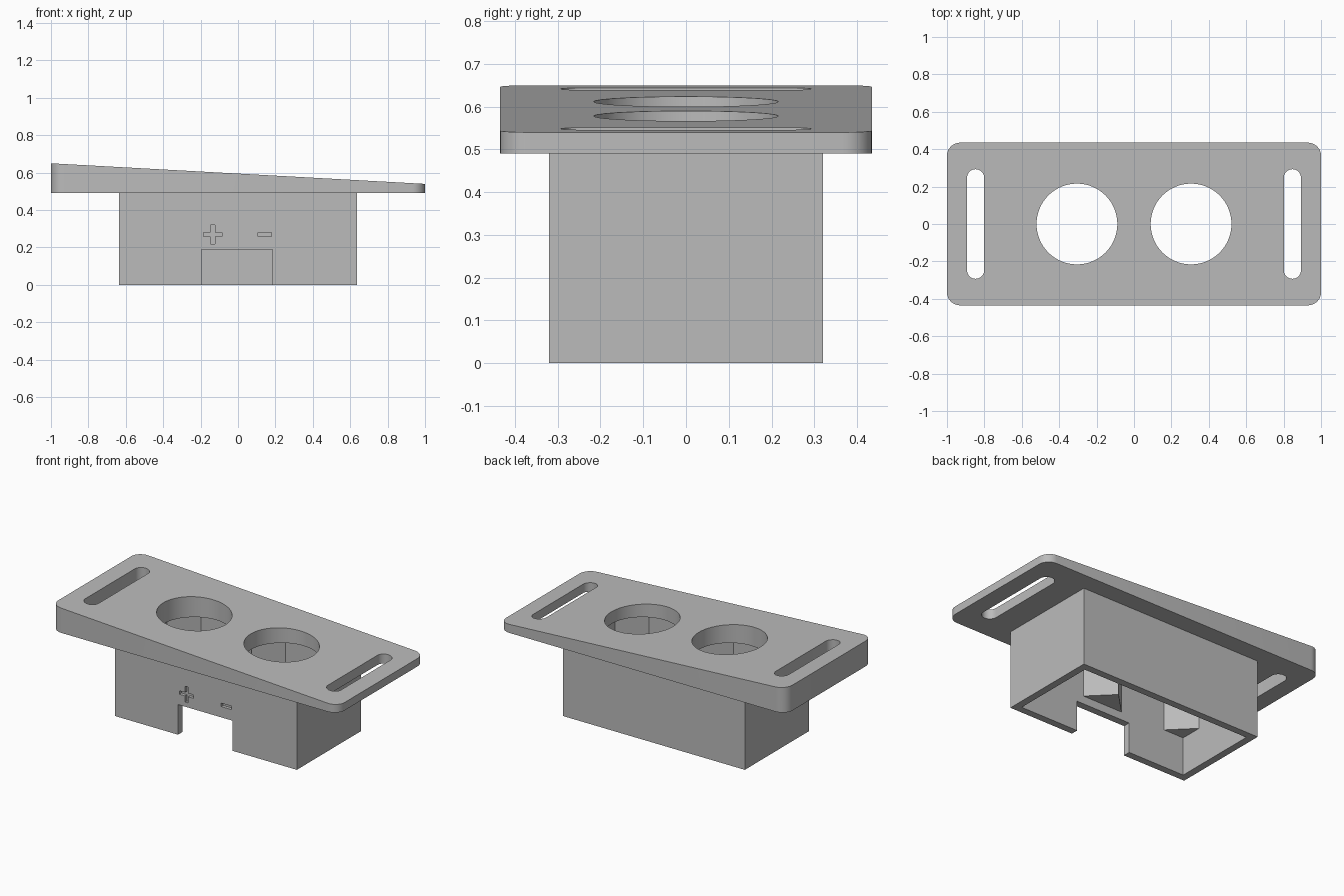
import bpy
import bmesh
from math import pi, cos, sin

cube = bpy.data.objects.get("Cube")
if cube:
    bpy.data.objects.remove(cube, do_unlink=True)

grey = bpy.data.materials.new("plain grey")
grey.use_nodes = True
COLOUR = (0.5, 0.5, 0.5, 1)
grey.diffuse_color = COLOUR
grey.node_tree.nodes["Principled BSDF"].inputs["Base Color"].default_value = COLOUR


def prism(name, outline, z0, z1):
    """Extrude a flat outline from z0 to z1."""
    bm = bmesh.new()
    base = bm.faces.new([bm.verts.new((x, y, z0)) for x, y in outline])
    top = bmesh.ops.extrude_face_region(bm, geom=[base])["geom"]
    for v in top:
        if isinstance(v, bmesh.types.BMVert):
            v.co.z = z1
    bmesh.ops.recalc_face_normals(bm, faces=bm.faces)
    mesh = bpy.data.meshes.new(name)
    bm.to_mesh(mesh)
    bm.free()
    mesh.materials.append(grey)
    obj = bpy.data.objects.new(name, mesh)
    bpy.context.collection.objects.link(obj)
    return obj


def rounded(cx, cy, hx, hy, r, steps):
    """Rounded rectangle outline; r equal to hx gives a slot."""
    pts = []
    for q, (sx, sy) in enumerate([(1, 1), (-1, 1), (-1, -1), (1, -1)]):
        for i in range(steps + 1):
            a = (q + i / steps) * pi / 2
            p = (cx + sx * (hx - r) + r * cos(a), cy + sy * (hy - r) + r * sin(a))
            if not pts or abs(p[0] - pts[-1][0]) + abs(p[1] - pts[-1][1]) > 1e-5:
                pts.append(p)
    if abs(pts[0][0] - pts[-1][0]) + abs(pts[0][1] - pts[-1][1]) < 1e-5:
        pts.pop()
    return pts


def box(name, x0, x1, y0, y1, z0, z1):
    return prism(name, [(x0, y0), (x1, y0), (x1, y1), (x0, y1)], z0, z1)


def cut(target, cutter):
    cutter.hide_render = True
    mod = target.modifiers.new("cut", 'BOOLEAN')
    mod.operation = 'DIFFERENCE'
    mod.solver = 'EXACT'
    mod.object = cutter
    bpy.context.view_layer.objects.active = target
    bpy.ops.object.modifier_apply(modifier=mod.name)
    bpy.data.objects.remove(cutter, do_unlink=True)


def smooth(obj):
    bpy.ops.object.select_all(action='DESELECT')
    obj.select_set(True)
    bpy.context.view_layer.objects.active = obj
    bpy.ops.object.shade_smooth_by_angle(angle=pi / 6)


BASE = 0.49       # underside of the plate
HX, HY = 0.635, 0.32
WALL = 0.045

# Wedge-shaped mounting plate with a sloping top
plate = prism("mounting_plate", rounded(0, 0, 1, 0.435, 0.07, 8), BASE, 0.6)
for v in plate.data.vertices:
    if v.co.z > BASE + 0.01:
        v.co.z = 0.595 - 0.055 * v.co.x

# Round socket holes and end slots
for side in (-1, 1):
    cut(plate, prism("hole_cutter", rounded(side * 0.305, 0, 0.216, 0.216, 0.216, 16), 0.4, 0.8))
    cut(plate, prism("slot_cutter", rounded(side * 0.847, 0, 0.046, 0.293, 0.046, 8), 0.4, 0.8))
smooth(plate)

# Hollow housing, open at the bottom
housing = box("housing", -HX, HX, -HY, HY, 0, BASE)
ix, iy = HX - WALL, HY - WALL
cut(housing, box("cavity_cutter", -ix, ix, -iy, iy, -0.1, 0.6))

# Cable notch in the front wall
cut(housing, box("notch_cutter", -0.195, 0.185, -0.4, -0.2, -0.1, 0.19))

# Engraved polarity marks
FRONT, DEPTH = -0.4, -HY + 0.02
cut(housing, box("mark_cutter", -0.185, -0.085, FRONT, DEPTH, 0.258, 0.28))
cut(housing, box("mark_cutter", -0.146, -0.124, FRONT, DEPTH, 0.219, 0.319))
cut(housing, box("mark_cutter", 0.107, 0.178, FRONT, DEPTH, 0.258, 0.28))

# Triangular gussets inside the corners and between the holes
LEG = 0.14
for sy, depth in ((-1, "front"), (1, "back")):
    y = sy * iy
    for sx, hand in ((-1, "right"), (1, "left")):
        x = sx * ix
        prism(f"{depth}_{hand}_gusset",
              [(x, y), (x - sx * LEG, y), (x, y - sy * LEG)], 0.24, BASE)
    prism(f"{depth}_middle_gusset",
          [(-LEG, y), (LEG, y), (0, y - sy * LEG)], 0.24, BASE)
